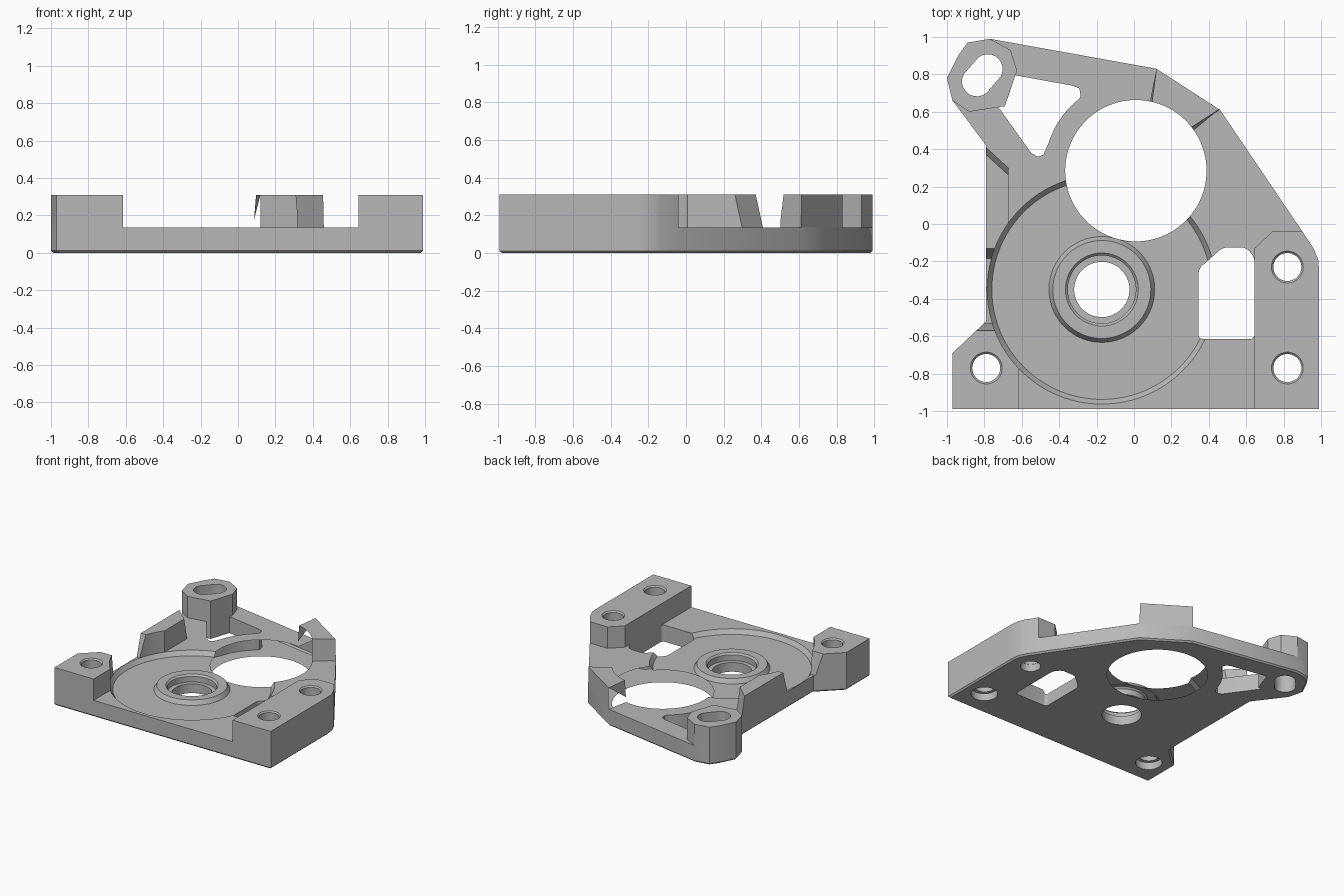
import bpy, bmesh, math
from mathutils import Vector

if "Cube" in bpy.data.objects:
    bpy.data.objects.remove(bpy.data.objects["Cube"], do_unlink=True)

grey = bpy.data.materials.new("plain_grey")
grey.use_nodes = True
GREY = (0.48, 0.48, 0.48, 1)
grey.diffuse_color = GREY
grey.node_tree.nodes["Principled BSDF"].inputs["Base Color"].default_value = GREY

PLATE_TOP, FULL = 0.135, 0.31


def finish(name, bm):
    bmesh.ops.recalc_face_normals(bm, faces=bm.faces)
    mesh = bpy.data.meshes.new(name)
    bm.to_mesh(mesh)
    bm.free()
    mesh.materials.append(grey)
    ob = bpy.data.objects.new(name, mesh)
    bpy.context.collection.objects.link(ob)
    return ob


def prism(name, pts, z0, z1, top=None, rounding=0, foot=0):
    """Extruded polygon; top outline may differ to give sloped ends."""
    bm = bmesh.new()
    lo = [bm.verts.new((x, y, z0)) for x, y in pts]
    hi = [bm.verts.new((x, y, z1)) for x, y in (top or pts)]
    bm.faces.new(lo)
    bm.faces.new(hi)
    n = len(pts)
    for i in range(n):
        j = (i + 1) % n
        bm.faces.new((lo[i], lo[j], hi[j], hi[i]))
    bmesh.ops.recalc_face_normals(bm, faces=bm.faces)
    if rounding:
        edges = [bm.edges.get((a, b)) for a, b in zip(lo, hi)]
        bmesh.ops.bevel(bm, geom=edges, offset=rounding, segments=5,
                        profile=0.5, affect='EDGES')
    if foot:
        edges = [e for e in bm.edges if all(v.co.z == z0 for v in e.verts)]
        bmesh.ops.bevel(bm, geom=edges, offset=foot, segments=1, affect='EDGES')
    return finish(name, bm)


def lathe(name, profile, cx, cy, n=64):
    """Solid of revolution from (radius, z) pairs, capped at both ends."""
    bm = bmesh.new()
    rings = [[bm.verts.new((cx + r * math.cos(2 * math.pi * i / n),
                            cy + r * math.sin(2 * math.pi * i / n), z))
              for i in range(n)] for r, z in profile]
    for a, b in zip(rings, rings[1:]):
        for i in range(n):
            j = (i + 1) % n
            bm.faces.new((a[i], a[j], b[j], b[i]))
    bm.faces.new(rings[0])
    bm.faces.new(rings[-1])
    return finish(name, bm)


def combine(body, tool, op):
    mod = body.modifiers.new(op.lower(), 'BOOLEAN')
    mod.operation, mod.solver, mod.object = op, 'EXACT', tool
    bpy.context.view_layer.update()
    graph = bpy.context.evaluated_depsgraph_get()
    mesh = bpy.data.meshes.new_from_object(body.evaluated_get(graph))
    body.modifiers.clear()
    body.data = mesh
    bpy.data.objects.remove(tool, do_unlink=True)


def arc(cx, cy, r, a0, a1, n):
    angles = [math.radians(a0 + (a1 - a0) * i / n) for i in range(n + 1)]
    return [(cx + r * math.cos(a), cy + r * math.sin(a)) for a in angles]


# Base plate
right_corner = [(0.99, -0.25), (0.985, -0.19), (0.96, -0.13), (0.9, -0.04)]
lug_outer = [(-0.77, 0.99), (-0.89, 0.97), (-0.94, 0.9), (-1.0, 0.78), (-0.97, 0.66)]
outline = ([(-0.97, -0.99), (0.99, -0.99)] + right_corner
           + [(0.46, 0.61), (0.12, 0.83)] + lug_outer
           + [(-0.79, 0.42), (-0.79, -0.52), (-0.97, -0.69)])
body = prism("mounting_plate", outline, 0, PLATE_TOP, foot=0.012)

# Raised pads and walls
Z = 0.08
pads = [
    prism("right_block", [(0.645, -0.99), (0.99, -0.99)] + right_corner
          + [(0.74, -0.04), (0.645, -0.13)], Z, FULL),
    prism("front_left_block",
          [(-0.97, -0.99), (-0.615, -0.99), (-0.615, -0.52), (-0.79, -0.52), (-0.97, -0.69)],
          Z, FULL,
          top=[(-0.97, -0.99), (-0.615, -0.99), (-0.615, -0.57), (-0.843, -0.57), (-0.97, -0.69)]),
    prism("slotted_lug", lug_outer + [(-0.88, 0.6), (-0.69, 0.63), (-0.625, 0.82),
                                      (-0.66, 0.93)], Z, FULL),
    prism("side_wall", [(-0.79, -0.2), (-0.67, -0.2), (-0.67, 0.31), (-0.79, 0.42)], Z, FULL,
          top=[(-0.79, -0.13), (-0.67, -0.13), (-0.67, 0.26), (-0.79, 0.37)]),
    prism("bore_wall", [(0.07, 0.6), (0.12, 0.83), (0.46, 0.61), (0.28, 0.46)], Z, FULL,
          top=[(0.09, 0.6), (0.12, 0.83), (0.455, 0.613), (0.28, 0.5)]),
]
for pad in pads:
    combine(body, pad, 'UNION')

# Round recess with sloped rim, then the hub standing in it
HX, HY, FLOOR = -0.172, -0.35, 0.1
combine(body, lathe("recess_cutter", [(0.588, FLOOR), (0.613, PLATE_TOP), (0.613, 0.4)],
                    HX, HY, 96), 'DIFFERENCE')
combine(body, lathe("hub", [(0.285, 0.07), (0.283, FLOOR), (0.262, PLATE_TOP)], HX, HY),
        'UNION')
combine(body, lathe("hub_bore_cutter",
                    [(0.148, -0.1), (0.148, 0.075), (0.182, 0.075), (0.182, 0.122),
                     (0.2, 0.14), (0.2, 0.4)], HX, HY), 'DIFFERENCE')

# Large bore
BX, BY = 0.01, 0.285
combine(body, lathe("large_bore_cutter", [(0.378, -0.1), (0.378, 0.4)], BX, BY, 96),
        'DIFFERENCE')

# Bolt holes, the front two with a wider mouth underneath
for x, y, mouth in [(0.82, -0.77, 0.1), (-0.79, -0.77, 0.1), (0.82, -0.23, 0.076)]:
    profile = [(mouth, -0.1), (mouth, 0.06), (0.075, 0.061),
               (0.075, FULL - 0.01), (0.095, FULL + 0.01)]
    combine(body, lathe("bolt_hole_cutter", profile, x, y, 40), 'DIFFERENCE')

# Slot through the lug
slot = arc(-0.782, 0.828, 0.08, -30, 150, 10) + arc(-0.84, 0.762, 0.08, 150, 330, 10)
combine(body, prism("slot_cutter", slot, -0.1, 0.4), 'DIFFERENCE')

# Lightening windows
window = [(0.345, -0.24), (0.345, -0.615), (0.645, -0.615), (0.645, -0.18),
          (0.6, -0.125), (0.475, -0.125)]
combine(body, prism("window_cutter", window, -0.1, 0.4, rounding=0.025), 'DIFFERENCE')
web = [(-0.725, 0.625), (-0.69, 0.63), (-0.635, 0.795), (-0.33, 0.74), (-0.292, 0.725), (-0.285, 0.685)]
web += arc(BX, BY, 0.49, 128, 163, 7) + [(-0.485, 0.37), (-0.515, 0.36), (-0.55, 0.38)]
combine(body, prism("web_cutter", web, -0.1, 0.4), 'DIFFERENCE')

# Tidy flat areas and shade
bm = bmesh.new()
bm.from_mesh(body.data)
bmesh.ops.remove_doubles(bm, verts=bm.verts, dist=0.0002)
bm.to_mesh(body.data)
bm.free()
bpy.ops.object.select_all(action='DESELECT')
body.select_set(True)
bpy.context.view_layer.objects.active = body
bpy.ops.object.shade_smooth_by_angle(angle=math.radians(25))
